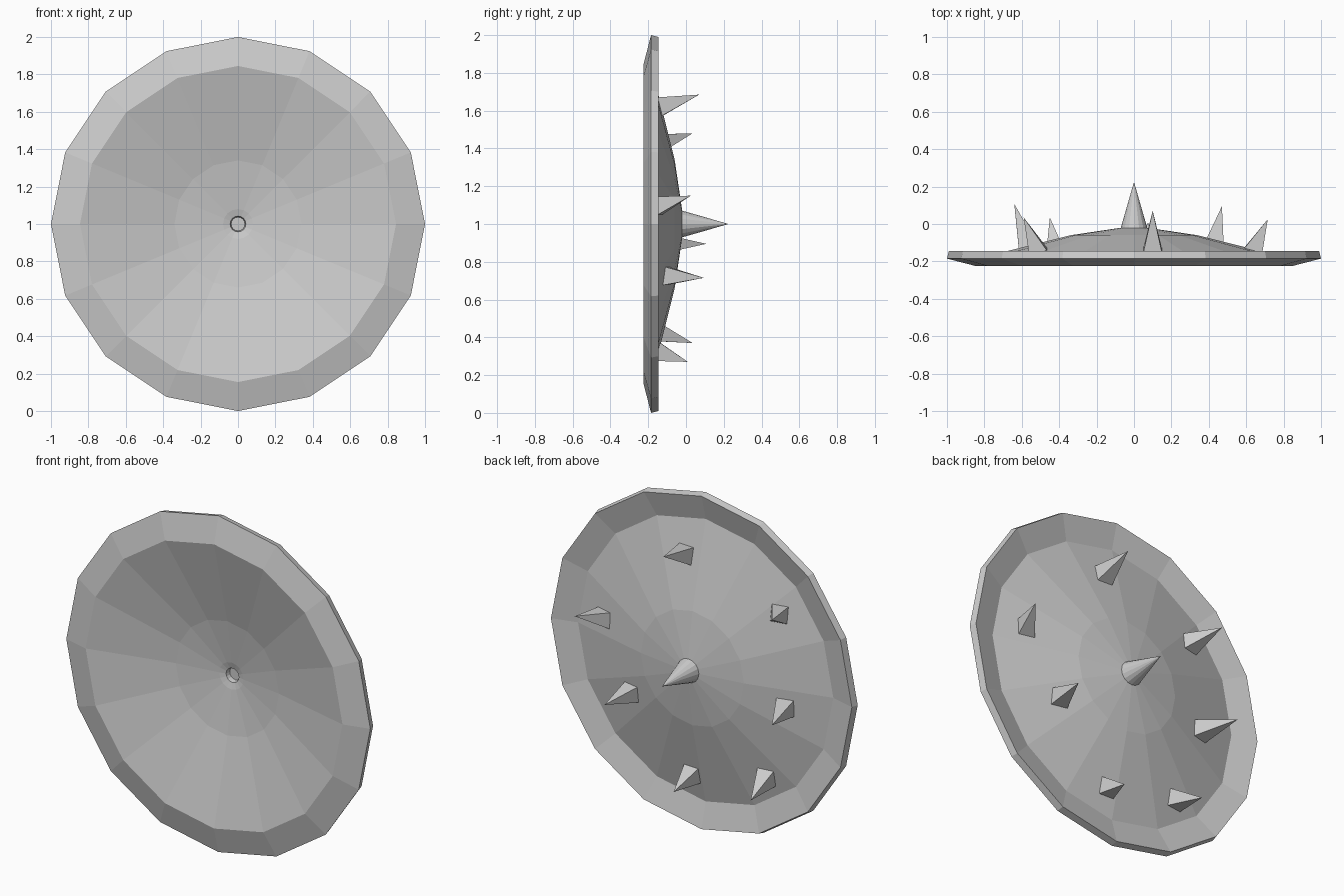
import bpy, bmesh
from math import cos, sin, pi, hypot

if "Cube" in bpy.data.objects:
    bpy.data.objects.remove(bpy.data.objects["Cube"])

CZ = 1.0  # height of the disc centre

def make(name, verts, faces):
    bm = bmesh.new()
    vs = [bm.verts.new(v) for v in verts]
    for f in faces:
        bm.faces.new([vs[i] for i in f])
    bmesh.ops.recalc_face_normals(bm, faces=bm.faces[:])
    me = bpy.data.meshes.new(name)
    bm.to_mesh(me)
    bm.free()
    ob = bpy.data.objects.new(name, me)
    bpy.context.collection.objects.link(ob)
    return ob

def lathe(name, profile, n=16):
    """Revolve (radius, y) points around the y axis through the disc centre."""
    verts, faces, rings = [], [], []
    for r, y in profile:
        start = len(verts)
        if r == 0:
            verts.append((0, y, CZ))
            rings.append([start] * n)
        else:
            verts += [(r * cos(2 * pi * i / n), y, CZ + r * sin(2 * pi * i / n)) for i in range(n)]
            rings.append(list(range(start, start + n)))
    for a, b in zip(rings, rings[1:]):
        for i in range(n):
            j = (i + 1) % n
            faces.append(list(dict.fromkeys((a[i], a[j], b[j], b[i]))))
    return make(name, verts, faces)

# Dished shell: front hollow, rim, domed back; small socket in the front centre
lathe("shield_disc", [
    (0, -0.01), (0.034, -0.01), (0.042, -0.052), (0.08, -0.062),
    (0.34, -0.10), (0.845, -0.225), (1.0, -0.185), (0.99, -0.145),
    (0.84, -0.185), (0.34, -0.06), (0.07, -0.02), (0, -0.005)])

# Central boss spike
lathe("center_spike", [(0, -0.025), (0.072, -0.025), (0, 0.225)])

def dome_y(x, z):
    return -0.06 - 0.25 * (hypot(x, z - CZ) - 0.34)

# Small four-sided spikes: base centre (x, z), tip (x, y, z)
spikes = [
    ((0.10, 1.62), (0.10, 0.07, 1.685)),
    ((-0.51, 1.425), (-0.59, 0.035, 1.48)),
    ((0.635, 1.095), (0.715, 0.025, 1.15)),
    ((-0.565, 0.895), (-0.64, 0.108, 0.895)),
    ((0.43, 0.725), (0.47, 0.095, 0.715)),
    ((-0.42, 0.43), (-0.45, 0.035, 0.37)),
    ((0.06, 0.325), (0.075, 0.01, 0.27)),
]
H = 0.05
for k, ((x, z), tip) in enumerate(spikes, 1):
    corners = [(x + a * H, z + b * H) for a, b in ((-1, -1), (1, -1), (1, 1), (-1, 1))]
    verts = [(cx, dome_y(cx, cz) - 0.01, cz) for cx, cz in corners] + [tip]
    make(f"small_spike_{k}", verts,
         [(0, 1, 2, 3)] + [(i, (i + 1) % 4, 4) for i in range(4)])
